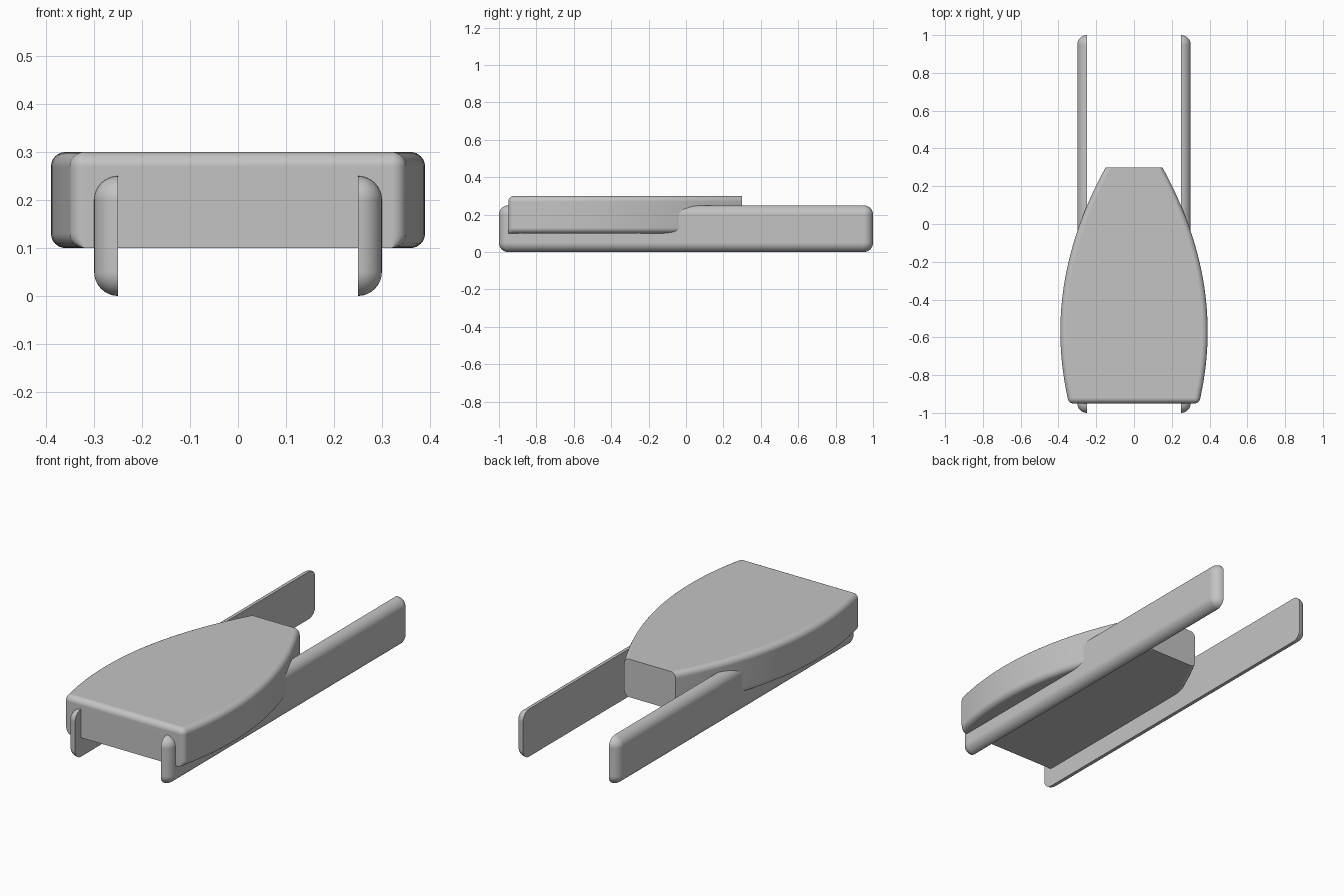
import bpy
import bmesh
from math import sin, cos, pi

cube = bpy.data.objects.get("Cube")
if cube:
    bpy.data.objects.remove(cube, do_unlink=True)

grey = bpy.data.materials.new("plain grey")
grey.use_nodes = True
colour = (0.55, 0.55, 0.55, 1)
grey.diffuse_color = colour
grey.node_tree.nodes["Principled BSDF"].inputs["Base Color"].default_value = colour

STEPS = 8
QUARTER = [i / STEPS * pi / 2 for i in range(STEPS + 1)]


def loft(name, rings):
    """Skin a stack of closed rings and cap both ends."""
    bm = bmesh.new()
    loops = [[bm.verts.new(p) for p in ring] for ring in rings]
    n = len(loops[0])
    for a, b in zip(loops, loops[1:]):
        for i in range(n):
            j = (i + 1) % n
            bm.faces.new((a[i], a[j], b[j], b[i]))
    bm.faces.new(loops[0])
    bm.faces.new(loops[-1])
    bmesh.ops.remove_doubles(bm, verts=bm.verts, dist=1e-5)
    bmesh.ops.recalc_face_normals(bm, faces=bm.faces)
    mesh = bpy.data.meshes.new(name)
    bm.to_mesh(mesh)
    bm.free()
    mesh.materials.append(grey)
    obj = bpy.data.objects.new(name, mesh)
    bpy.context.collection.objects.link(obj)
    bpy.ops.object.select_all(action='DESELECT')
    obj.select_set(True)
    bpy.context.view_layer.objects.active = obj
    bpy.ops.object.shade_smooth_by_angle(angle=0.6)
    weighted = obj.modifiers.new("flat caps", 'WEIGHTED_NORMAL')
    weighted.keep_sharp = True
    return obj


# Body: curved sides, rounded along top, sides and front corners
FRONT, BACK, LOW, HIGH, R = -0.95, 0.30, 0.10, 0.30, 0.03


def half_width(y):
    return 0.39 - 0.24 * ((y + 0.57) / 0.87) ** 2


def body_ring(z, inset, front_inset):
    cy = FRONT + R
    cx = half_width(cy) - R
    half = [(cx + (R - inset) * sin(a), cy - (R - front_inset) * cos(a))
            for a in QUARTER]
    for i in range(1, 31):
        y = cy + (BACK - cy) * i / 30
        half.append((half_width(y) - inset, y))
    return [(x, y, z) for x, y in half] + [(-x, y, z) for x, y in reversed(half)]


rings = [body_ring(LOW + R * (1 - sin(a)), R * (1 - cos(a)), 0)
         for a in reversed(QUARTER)]
rings += [body_ring(HIGH - R * (1 - sin(a)), R * (1 - cos(a)), R * (1 - cos(a)))
          for a in QUARTER]
loft("body", rings)

# Side rails: flat inner face, rounded towards the outside
INNER, THICK, LENGTH, TOP = 0.25, 0.05, 1.0, 0.25


def rail_ring(side, angle):
    x = side * (INNER + THICK * sin(angle))
    r = THICK * cos(angle)
    corners = [(LENGTH - THICK, TOP - THICK), (THICK - LENGTH, TOP - THICK),
               (THICK - LENGTH, THICK), (LENGTH - THICK, THICK)]
    return [(x, cy + r * cos(a + k * pi / 2), cz + r * sin(a + k * pi / 2))
            for k, (cy, cz) in enumerate(corners) for a in QUARTER]


for side, label in ((1, "left"), (-1, "right")):
    loft(label + "_rail", [rail_ring(side, a) for a in QUARTER])
